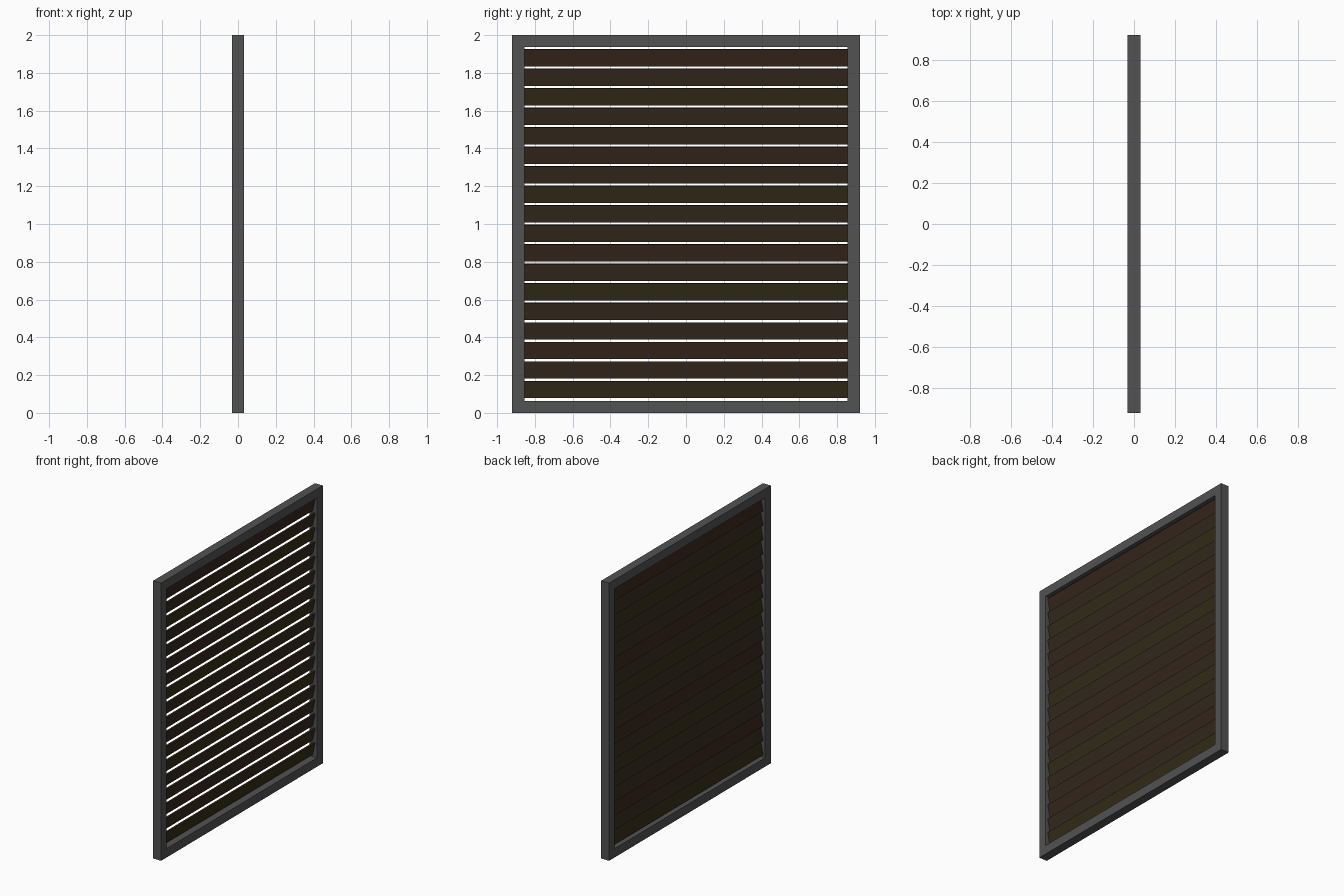
import bpy, bmesh, math

if "Cube" in bpy.data.objects:
    bpy.data.objects.remove(bpy.data.objects["Cube"])

HALF_Y, HEIGHT, DEPTH, BAR = 0.92, 2.0, 0.063, 0.064
SLATS, TILT = 18, math.radians(12)
SLAT_W, SLAT_T = 0.0915, 0.012


def material(name, color):
    m = bpy.data.materials.new(name)
    m.diffuse_color = (*color, 1)
    m.use_nodes = True
    m.node_tree.nodes["Principled BSDF"].inputs["Base Color"].default_value = m.diffuse_color
    return m


def add_object(name, bm, mat):
    bmesh.ops.recalc_face_normals(bm, faces=bm.faces)
    mesh = bpy.data.meshes.new(name)
    bm.to_mesh(mesh)
    bm.free()
    mesh.materials.append(mat)
    obj = bpy.data.objects.new(name, mesh)
    bpy.context.collection.objects.link(obj)
    return obj


# Frame: a rectangular ring, extruded through its depth
bm = bmesh.new()
loops = []
for inset in (0, BAR):
    y, z0, z1 = HALF_Y - inset, inset, HEIGHT - inset
    loops.append([bm.verts.new((-DEPTH / 2, a, b))
                  for a, b in ((-y, z0), (y, z0), (y, z1), (-y, z1))])
outer, inner = loops
ring = [bm.faces.new((outer[i], outer[(i + 1) % 4], inner[(i + 1) % 4], inner[i]))
        for i in range(4)]
ext = bmesh.ops.extrude_face_region(bm, geom=ring, use_keep_orig=True)
bmesh.ops.translate(bm, vec=(DEPTH, 0, 0),
                    verts=[v for v in ext["geom"] if isinstance(v, bmesh.types.BMVert)])
add_object("frame", bm, material("dark_grey", (0.085, 0.085, 0.085)))

# Slats: tilted boards, high edge towards +x, in slightly varied wood tones
red = material("red_brown", (0.038, 0.019, 0.012))
brown = material("brown", (0.035, 0.022, 0.012))
olive = material("olive_brown", (0.034, 0.025, 0.009))
tones = (red, brown, olive, brown, brown)
pitch = 0.1033
for i in range(SLATS):
    bm = bmesh.new()
    bmesh.ops.create_cube(bm, size=1)
    bmesh.ops.scale(bm, vec=(SLAT_T, 2 * (HALF_Y - BAR) + 0.002, SLAT_W), verts=bm.verts)
    slat = add_object(f"slat_{i + 1}", bm, tones[i % 5])
    slat.location.z = 1.002 + pitch * ((SLATS - 1) / 2 - i)
    slat.rotation_euler.y = TILT
